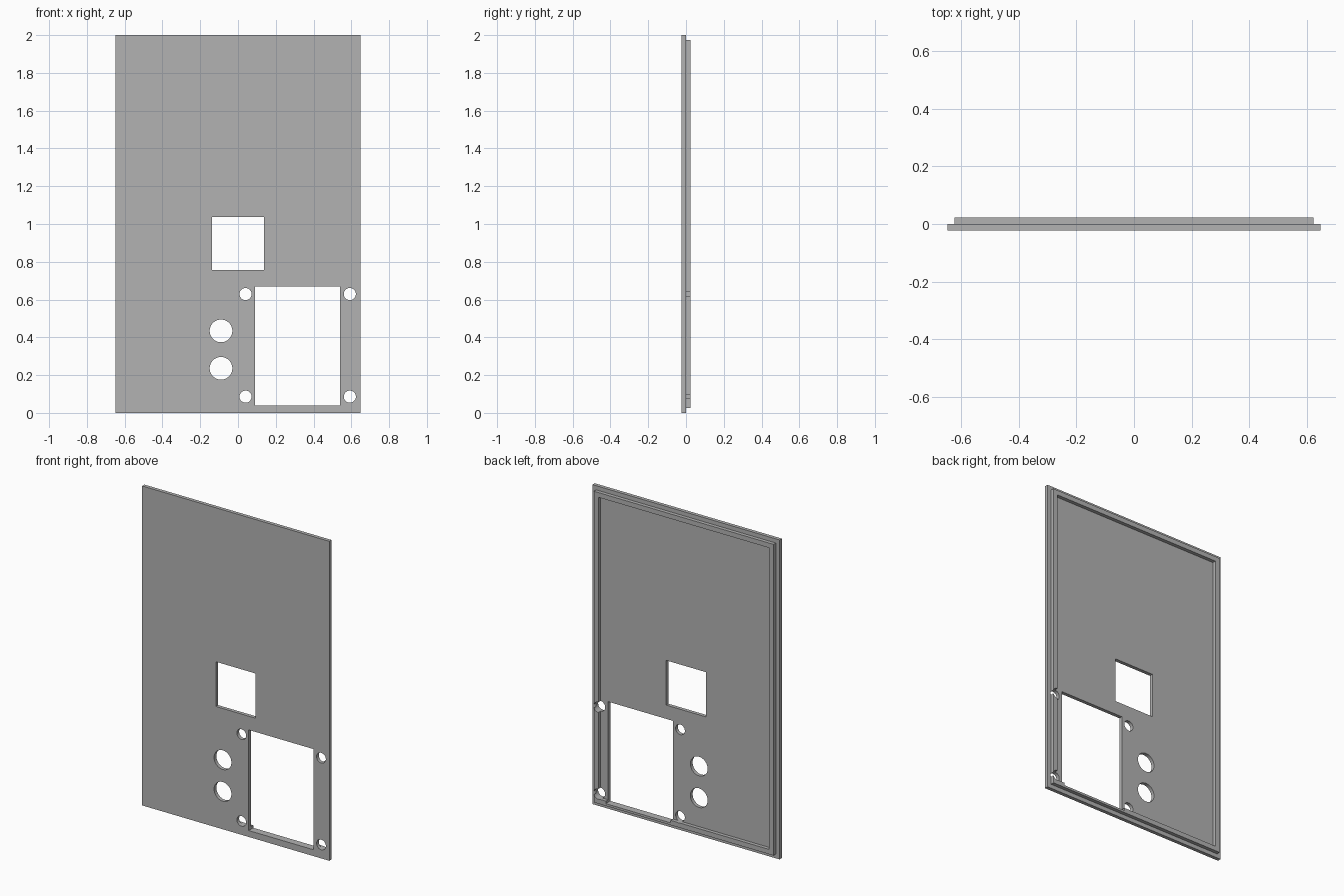
import bpy, bmesh
from mathutils import Matrix, Vector

if "Cube" in bpy.data.objects:
    bpy.data.objects.remove(bpy.data.objects["Cube"], do_unlink=True)

HALF_W, HEIGHT, THICK = 0.648, 2.0, 0.0225
LIP_INSET, LIP_WIDTH = 0.026, 0.03

grey = bpy.data.materials.new("plain grey")
grey.use_nodes = True
colour = (0.45, 0.45, 0.45, 1)
grey.diffuse_color = colour
grey.node_tree.nodes["Principled BSDF"].inputs["Base Color"].default_value = colour


def add_box(bm, x0, x1, y0, y1, z0, z1):
    size = Vector((x1 - x0, y1 - y0, z1 - z0))
    centre = Vector((x0 + x1, y0 + y1, z0 + z1)) / 2
    bmesh.ops.create_cube(bm, size=1, matrix=Matrix.Translation(centre) @ Matrix.Diagonal(size).to_4x4())


def add_drill(bm, x, z, radius):
    turn = Matrix.Translation((x, 0, z)) @ Matrix.Rotation(1.5707963, 4, "X")
    bmesh.ops.create_cone(bm, cap_ends=True, segments=48, radius1=radius,
                          radius2=radius, depth=0.3, matrix=turn)


def make_object(name, bm):
    mesh = bpy.data.meshes.new(name)
    bm.to_mesh(mesh)
    bm.free()
    mesh.materials.append(grey)
    obj = bpy.data.objects.new(name, mesh)
    bpy.context.collection.objects.link(obj)
    return obj


def framed_box(name, inset, y0, y1):
    bm = bmesh.new()
    add_box(bm, inset - HALF_W, HALF_W - inset, y0, y1, inset, HEIGHT - inset)
    return make_object(name, bm)


# Front panel, raised lip block and the recess that hollows the lip
panel = framed_box("cover_panel", 0, -THICK, 0)
lip = framed_box("lip_block", LIP_INSET, -THICK / 2, THICK)
recess = framed_box("lip_recess", LIP_INSET + LIP_WIDTH, 0, 0.2)

# Openings: display window, large socket, two buttons, four screw holes
bm = bmesh.new()
add_box(bm, -0.138, 0.138, -0.15, 0.15, 0.756, 1.036)
add_box(bm, 0.09, 0.54, -0.15, 0.15, 0.04, 0.67)
for z in (0.236, 0.434):
    add_drill(bm, -0.09, z, 0.06)
for x in (0.04, 0.592):
    for z in (0.086, 0.629):
        add_drill(bm, x, z, 0.032)
openings = make_object("openings", bm)

# Combine the parts and bake the result
for helper, operation in ((lip, "UNION"), (recess, "DIFFERENCE"), (openings, "DIFFERENCE")):
    helper.hide_render = True
    mod = panel.modifiers.new(helper.name, "BOOLEAN")
    mod.operation = operation
    mod.solver = "EXACT"
    mod.object = helper

bpy.context.view_layer.update()
baked = bpy.data.meshes.new_from_object(panel.evaluated_get(bpy.context.evaluated_depsgraph_get()))
panel.modifiers.clear()
panel.data = baked
for helper in (lip, recess, openings):
    bpy.data.objects.remove(helper, do_unlink=True)

# Smooth bores, crisp edges
bpy.ops.object.select_all(action="DESELECT")
panel.select_set(True)
bpy.context.view_layer.objects.active = panel
bpy.ops.object.shade_smooth_by_angle()
